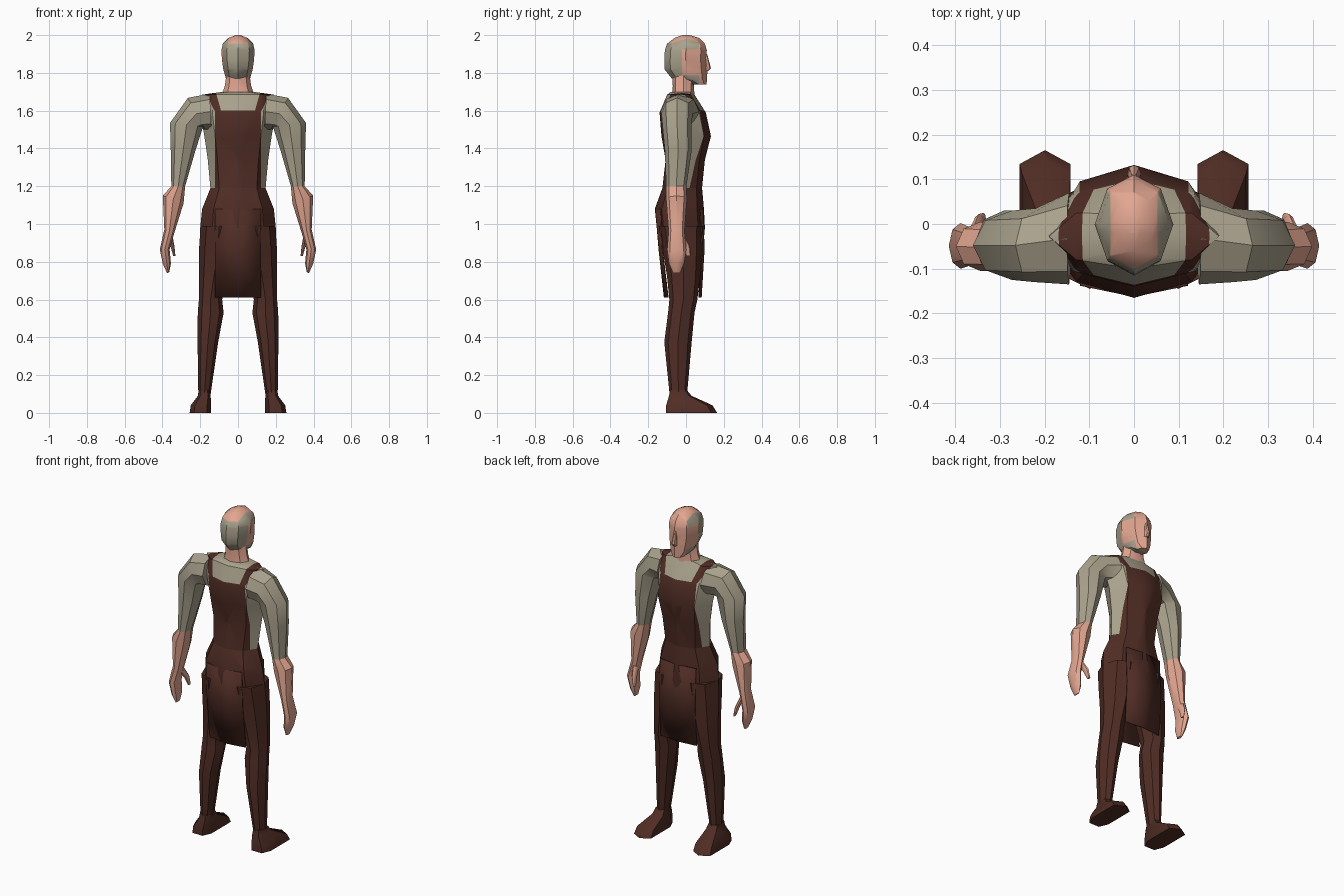
import bpy, bmesh, math
from mathutils import Vector

if "Cube" in bpy.data.objects:
    bpy.data.objects.remove(bpy.data.objects["Cube"])


def material(name, rgb):
    m = bpy.data.materials.new(name)
    m.diffuse_color = (*rgb, 1)
    m.use_nodes = True
    m.node_tree.nodes["Principled BSDF"].inputs["Base Color"].default_value = m.diffuse_color
    return m


SKIN = material("skin", (0.76, 0.38, 0.28))
CLOTH = material("shirt beige", (0.40, 0.36, 0.265))
BROWN = material("dark brown", (0.08, 0.026, 0.018))

# Cross-sections: u = across (+1 at point A, -1 at point B), v = depth (+1 towards +y)
OCT = [(0, 1), (.68, .72), (1, 0), (.68, -.72), (0, -1), (-.68, -.72), (-1, 0), (-.68, .72)]
SHOE = [(0, 1), (1, .77), (1, -.6), (.6, -1), (-.6, -1), (-1, -.6), (-1, .77)]


def finish(name, bm, mats):
    bmesh.ops.recalc_face_normals(bm, faces=bm.faces)
    me = bpy.data.meshes.new(name)
    bm.to_mesh(me)
    bm.free()
    for m in mats:
        me.materials.append(m)
    ob = bpy.data.objects.new(name, me)
    bpy.context.collection.objects.link(ob)
    bpy.ops.object.select_all(action='DESELECT')
    ob.select_set(True)
    bpy.context.view_layer.objects.active = ob
    bpy.ops.object.shade_smooth_by_angle(angle=math.radians(35))
    return ob


def loft(name, rings, mats, side=1, section=OCT, cuts=(), rule=None):
    """Each ring: (xA, zA, xB, zB, y_front, y_back)."""
    bm = bmesh.new()
    loops = []
    for xa, za, xb, zb, yf, yb in rings:
        loop = []
        for u, v in section:
            t = (u + 1) / 2
            loop.append(bm.verts.new((side * (xb + (xa - xb) * t),
                                      (yf + yb) / 2 + v * (yf - yb) / 2,
                                      zb + (za - zb) * t)))
        loops.append(loop)
    n = len(section)
    for a, b in zip(loops, loops[1:]):
        for i in range(n):
            j = (i + 1) % n
            bm.faces.new((a[i], a[j], b[j], b[i]))
    bm.faces.new(loops[0])
    bm.faces.new(loops[-1])
    for co, no in cuts:
        bmesh.ops.bisect_plane(bm, geom=bm.verts[:] + bm.edges[:] + bm.faces[:],
                               plane_co=co, plane_no=no)
    if rule:
        for f in bm.faces:
            f.material_index = rule(f.calc_center_median())
    return finish(name, bm, mats)


def level(rows):
    """Symmetric horizontal rings from (z, half width, y_front, y_back)."""
    return [(w, z, -w, z, yf, yb) for z, w, yf, yb in rows]


# Torso: shirt with bib and straps on both sides, brown below the waist
def torso_rule(c):
    x = abs(c.x)
    if c.z < 1.19:
        return 1
    if c.z < 1.6:
        return int(x < .122)
    d = c.z - 1.6
    return int(.09 + .28 * d < x < .125 + .5 * d)


cuts = [((0, 0, 1.19), (0, 0, 1)), ((0, 0, 1.6), (0, 0, 1))]
for s in (1, -1):
    cuts += [((s * .122, 0, 0), (1, 0, 0)),
             ((s * .09, 0, 1.6), (s, 0, -.28)),
             ((s * .125, 0, 1.6), (s, 0, -.5))]
loft("torso", level([
    (1.70, .08, .04, -.08), (1.685, .19, .045, -.10), (1.59, .20, .105, -.14),
    (1.465, .178, .132, -.13), (1.34, .16, .10, -.108), (1.19, .146, .085, -.125),
    (1.08, .19, .095, -.165), (.98, .20, .10, -.155), (.87, .204, .09, -.135)]),
    [CLOTH, BROWN], cuts=cuts, rule=torso_rule)

# Neck
loft("neck", level([(1.68, .088, .045, -.075), (1.73, .07, .042, -.07),
                    (1.80, .06, .05, -.075)]), [SKIN])


# Head: bald crown and face, hair at back and sides
def head_rule(c):
    face = c.y > -.02 and 1.79 < c.z < 1.925
    front = c.y > .07 and c.z < 1.955
    crown = c.z > 1.945 and abs(c.x) < .052
    return 0 if face or front or crown else 1


loft("head", level([
    (1.738, .035, .108, .03), (1.77, .064, .112, -.075), (1.82, .078, .113, -.115),
    (1.87, .085, .108, -.115), (1.92, .088, .11, -.112), (1.955, .08, .10, -.10),
    (1.985, .05, .07, -.06), (2.0, .012, .02, -.02)]), [SKIN, CLOTH],
    cuts=[((0, -.02, 0), (0, 1, 0)), ((0, .07, 0), (0, 1, 0)),
          ((0, 0, 1.79), (0, 0, 1)), ((0, 0, 1.925), (0, 0, 1)),
          ((.052, 0, 0), (1, 0, 0)), ((-.052, 0, 0), (1, 0, 0))],
    rule=head_rule)
loft("nose", level([(1.90, .007, .112, .09), (1.825, .016, .132, .09),
                    (1.81, .014, .118, .09)]), [SKIN])

# Arms and legs, mirrored
for side, tag in ((1, "right"), (-1, "left")):
    loft(tag + "_sleeve", [
        (.15, 1.69, .14, 1.50, .07, -.135), (.265, 1.668, .175, 1.50, .035, -.13),
        (.36, 1.535, .185, 1.515, .03, -.125), (.356, 1.39, .225, 1.39, .03, -.112),
        (.353, 1.20, .28, 1.20, .002, -.105)], [CLOTH], side)
    loft(tag + "_forearm_and_hand", [
        (.353, 1.20, .28, 1.20, .002, -.105), (.398, 1.15, .288, 1.11, .005, -.105),
        (.39, .97, .338, .95, -.008, -.092), (.414, .865, .362, .865, .002, -.10),
        (.398, .79, .355, .79, -.01, -.09), (.376, .74, .364, .745, -.03, -.07)],
        [SKIN], side)
    loft(tag + "_thumb", [
        (.375, .95, .345, .93, -.01, -.06), (.358, .885, .336, .88, .022, -.022),
        (.343, .83, .331, .83, .025, .002)], [SKIN], side)
    loft(tag + "_leg", [
        (xo, z, xi, z, yf, yb) for xo, xi, z, yf, yb in [
            (.198, .0, .99, .09, -.145), (.206, .008, .87, .085, -.125),
            (.206, .05, .72, .075, -.10), (.207, .084, .60, .06, -.088),
            (.213, .076, .53, .045, -.095), (.214, .105, .375, .03, -.115),
            (.21, .146, .09, .005, -.086)]], [BROWN], side)
    loft(tag + "_shoe", [
        (.208, .12, .15, .12, .005, -.085), (.213, .09, .145, .09, .03, -.09),
        (.25, .04, .142, .04, .14, -.105), (.256, 0, .142, 0, .165, -.105)],
        [BROWN], side, SHOE)

# Apron flaps hanging in front of and behind the thighs
for name, rows in (("rear_apron_flap", [(1.08, -.16, -.135), (.86, -.142, -.125), (.61, -.114, -.095)]),
                   ("front_apron_flap", [(1.08, .09, .075), (.86, .095, .085), (.61, .08, .068)])):
    bm = bmesh.new()
    grid = [[bm.verts.new(p) for p in ((-.12, ys, z), (0, yc, z), (.12, ys, z))]
            for z, yc, ys in rows]
    for a, b in zip(grid, grid[1:]):
        for i in (0, 1):
            bm.faces.new((a[i], a[i + 1], b[i + 1], b[i]))
    ob = finish(name, bm, [BROWN])
    mod = ob.modifiers.new("thickness", 'SOLIDIFY')
    mod.thickness = .006
    mod.offset = 0
